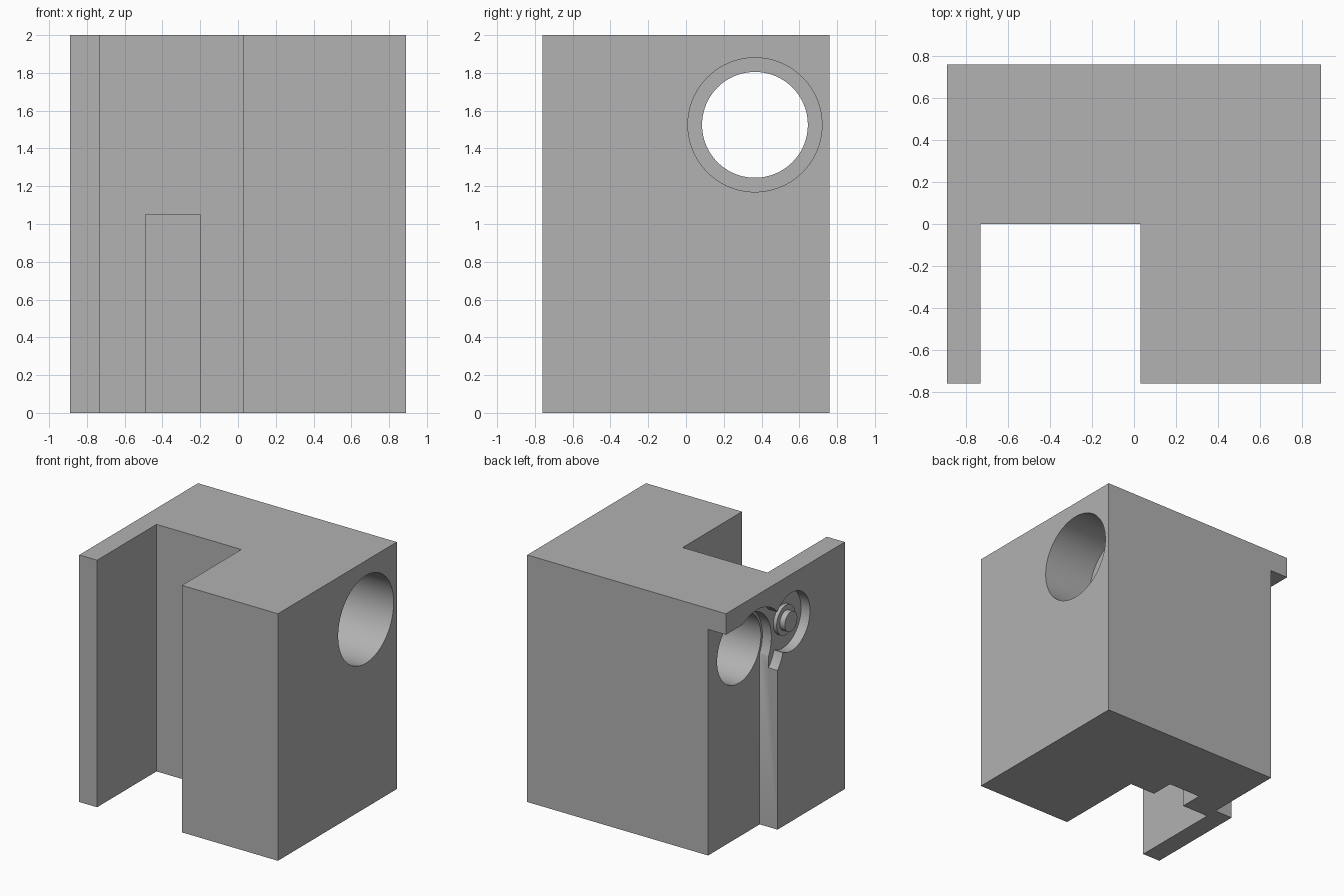
import bpy, math

cube = bpy.data.objects.get("Cube")
if cube:
    bpy.data.objects.remove(cube, do_unlink=True)

grey = bpy.data.materials.new("plain grey")
grey.use_nodes = True
COLOUR = (0.445, 0.445, 0.445, 1)
grey.diffuse_color = COLOUR
grey.node_tree.nodes["Principled BSDF"].inputs["Base Color"].default_value = COLOUR


def box(name, x, y, z):
    """Box from (min, max) ranges."""
    bpy.ops.mesh.primitive_cube_add(size=1)
    ob = bpy.context.object
    ob.name = name
    for v in ob.data.vertices:
        v.co = [lo + (hi - lo) * (c + 0.5) for c, (lo, hi) in zip(v.co, (x, y, z))]
    ob.data.materials.append(grey)
    return ob


def rod(name, x, y, z, radius):
    """Cylinder along x, spanning the x range."""
    bpy.ops.mesh.primitive_cylinder_add(
        vertices=96, radius=radius, depth=x[1] - x[0],
        location=(sum(x) / 2, y, z), rotation=(0, math.pi / 2, 0))
    ob = bpy.context.object
    ob.name = name
    ob.data.materials.append(grey)
    return ob


def smooth(ob):
    bpy.ops.object.select_all(action="DESELECT")
    ob.select_set(True)
    bpy.context.view_layer.objects.active = ob
    bpy.ops.object.shade_smooth_by_angle(angle=math.radians(30))


# Key planes and centres
SIDE, FRONT, TOP = 0.89, 0.76, 2.0
INNER = -0.73            # inner face of the side plate
STEP = -0.81             # half depth of the side plate
BORE = (0.365, 1.525)
DIAL = (-0.08, 1.615)

body = box("housing_block", (-SIDE, SIDE), (-FRONT, FRONT), (0, TOP))

cutters = [
    # front bay and the groove in its rear wall
    box("bay_cutter", (INNER, 0.03), (-1, 0), (-1, 3)),
    box("groove_cutter", (-0.49, -0.2), (-0.1, 0.19), (-0.1, 1.05)),
    # side relief below the top lip
    box("relief_cutter", (-1, INNER), (0.1, 1), (-0.1, BORE[1])),
    box("relief_upper_cutter", (-1, INNER), (BORE[0], 1), (1, 1.83)),
    # stepped cross bore
    rod("bore_cutter", (-1.2, 1.2), *BORE, 0.28),
    rod("counterbore_cutter", (0.45, 1.2), *BORE, 0.355),
    rod("relief_round_cutter", (-1.2, INNER), *BORE, 0.30),
    rod("relief_outer_cutter", (-1.2, STEP), *BORE, 0.355),
    # round recess in the side plate
    rod("dial_cutter", (-1.2, STEP), *DIAL, 0.235),
]

for c in cutters:
    mod = body.modifiers.new(c.name, "BOOLEAN")
    mod.operation = "DIFFERENCE"
    mod.solver = "EXACT"
    mod.object = c
    bpy.ops.object.select_all(action="DESELECT")
    body.select_set(True)
    bpy.context.view_layer.objects.active = body
    bpy.ops.object.modifier_apply(modifier=mod.name)
    bpy.data.objects.remove(c, do_unlink=True)
smooth(body)

# Pivot collar and pin inside the round recess
smooth(rod("pivot_collar", (-0.84, STEP + 0.01), *DIAL, 0.12))
smooth(rod("pivot_pin", (-0.885, STEP + 0.01), *DIAL, 0.08))
